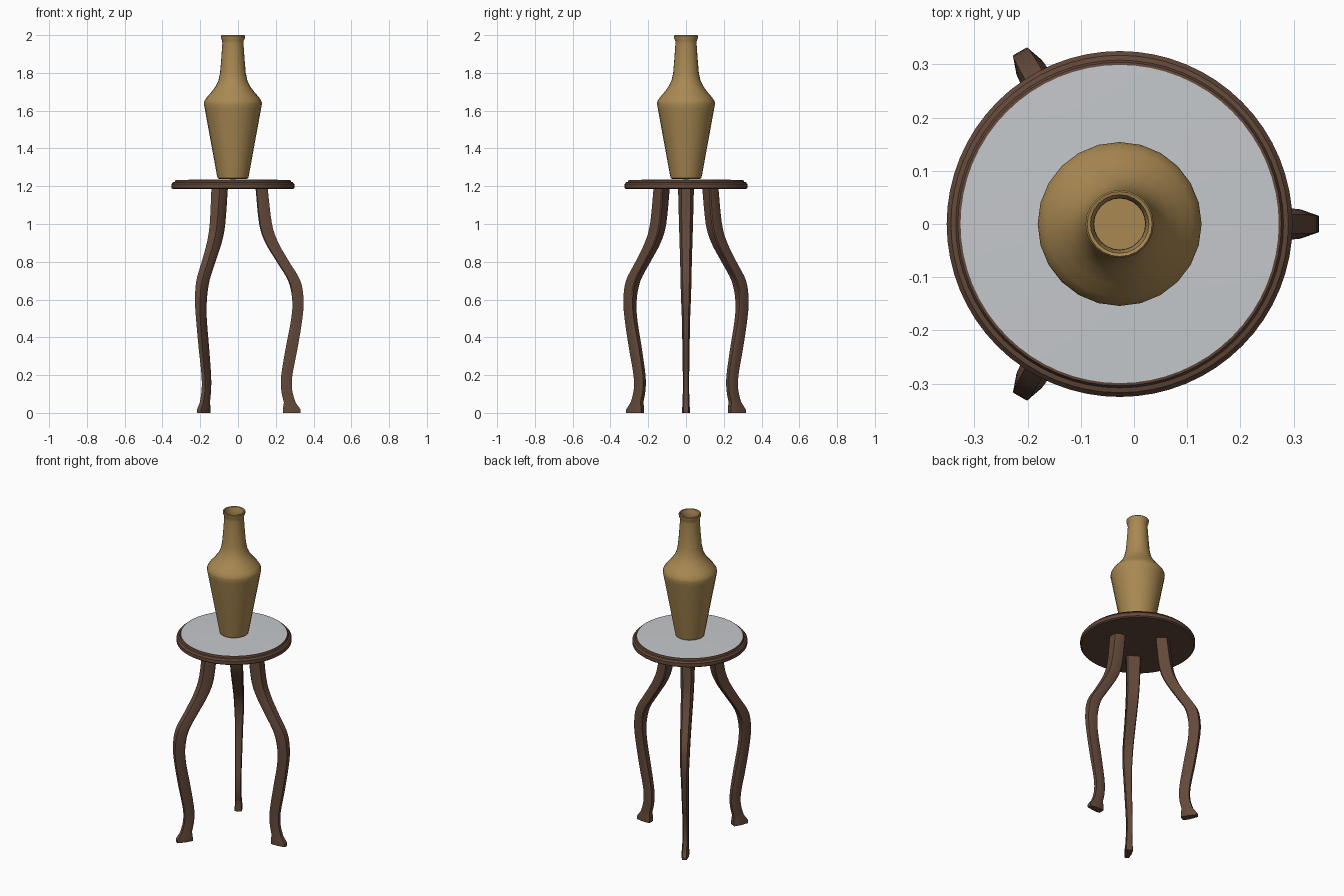
import bpy, bmesh, math
from mathutils import Matrix

cube = bpy.data.objects.get("Cube")
if cube:
    bpy.data.objects.remove(cube)

AXIS_X = -0.027  # shared axis of table and bottle


def material(name, color):
    m = bpy.data.materials.new(name)
    m.use_nodes = True
    m.diffuse_color = (*color, 1)
    m.node_tree.nodes["Principled BSDF"].inputs["Base Color"].default_value = (*color, 1)
    return m


wood = material("dark brown wood", (0.125, 0.066, 0.042))
glass = material("pale grey glass", (0.56, 0.58, 0.60))
clay = material("ochre glaze", (0.40, 0.25, 0.085))


def finish(name, bm, mat, angle):
    bmesh.ops.recalc_face_normals(bm, faces=bm.faces)
    mesh = bpy.data.meshes.new(name)
    bm.to_mesh(mesh)
    bm.free()
    mesh.materials.append(mat)
    obj = bpy.data.objects.new(name, mesh)
    bpy.context.collection.objects.link(obj)
    obj.location.x = AXIS_X
    bpy.ops.object.select_all(action="DESELECT")
    obj.select_set(True)
    bpy.context.view_layer.objects.active = obj
    bpy.ops.object.shade_smooth_by_angle(angle=math.radians(angle))
    return obj


def lathe(name, profile, sides, mat, angle=35):
    """Spin a closed (radius, height) profile that starts and ends on the axis."""
    bm = bmesh.new()
    verts = [bm.verts.new((r, 0, z)) for r, z in profile]
    edges = [bm.edges.new(pair) for pair in zip(verts, verts[1:])]
    bmesh.ops.spin(bm, geom=verts + edges, cent=(0, 0, 0), axis=(0, 0, 1),
                   angle=math.tau, steps=sides)
    bmesh.ops.remove_doubles(bm, verts=bm.verts, dist=0.0005)
    return finish(name, bm, mat, angle)


def smooth_rows(rows, steps):
    """Catmull-Rom interpolation through rows of numbers."""
    out = []
    for i in range(len(rows) - 1):
        a, b = rows[max(i - 1, 0)], rows[i]
        c, d = rows[i + 1], rows[min(i + 2, len(rows) - 1)]
        for s in range(steps):
            t = s / steps
            out.append([0.5 * (2*q + (r - p)*t + (2*p - 5*q + 4*r - s2)*t*t
                               + (3*q - p - 3*r + s2)*t**3)
                        for p, q, r, s2 in zip(a, b, c, d)])
    return out + [rows[-1]]


# Table top: stepped rim, with the glass disc set in it
lathe("table_top", [(0, 1.184), (0.317, 1.184), (0.325, 1.19), (0.325, 1.211),
                    (0.317, 1.221), (0.308, 1.223), (0.304, 1.232), (0.299, 1.233),
                    (0.299, 1.228), (0, 1.228)], 64, wood)
lathe("glass_inset", [(0, 1.228), (0.299, 1.228), (0.299, 1.233), (0.15, 1.236),
                      (0, 1.237)], 64, glass)

# Bottle: hollow, with a flared lip
outer = [(0.072, 1.238), (0.081, 1.243), (0.085, 1.26), (0.149, 1.61), (0.154, 1.636),
         (0.151, 1.651), (0.138, 1.671), (0.115, 1.697), (0.092, 1.728), (0.077, 1.758),
         (0.068, 1.80), (0.062, 1.87), (0.056, 1.955), (0.057, 1.97), (0.063, 1.984),
         (0.064, 1.996), (0.061, 2.0)]
inner = [(max(r - 0.008, 0.04), z + 0.004) for r, z in reversed(outer[1:-3])]
lathe("bottle", [(0, 1.238)] + outer + [(0.055, 1.998)] + inner + [(0, 1.247)], 24, clay, 40)

# Legs: height, inner radius, outer radius, half width
leg_rows = smooth_rows([
    (1.19, 0.12, 0.184, 0.042), (1.0, 0.139, 0.207, 0.037), (0.9, 0.172, 0.241, 0.034),
    (0.8, 0.232, 0.298, 0.031), (0.7, 0.292, 0.357, 0.029), (0.6, 0.314, 0.374, 0.026),
    (0.5, 0.309, 0.368, 0.022), (0.34, 0.279, 0.342, 0.019), (0.2, 0.256, 0.315, 0.017),
    (0.12, 0.256, 0.314, 0.017), (0.055, 0.27, 0.332, 0.018)], 4)
leg_rows += [(0.03, 0.266, 0.35, 0.02), (0.018, 0.266, 0.358, 0.021), (0, 0.266, 0.358, 0.021)]


def leg(name, turn):
    bm = bmesh.new()
    rings = []
    for z, ri, ro, w in leg_rows:
        mid = ri + 0.5 * (ro - ri)
        section = [(ri, -w * 0.85), (ri + 0.006, -w), (mid, -w), (ro, -w * 0.6),
                   (ro, w * 0.6), (mid, w), (ri + 0.006, w), (ri, w * 0.85)]
        rings.append([bm.verts.new((x, y, z)) for x, y in section])
    for a, b in zip(rings, rings[1:]):
        for i in range(len(a)):
            j = (i + 1) % len(a)
            bm.faces.new((a[i], a[j], b[j], b[i]))
    bm.faces.new(rings[0])
    bm.faces.new(rings[-1])
    bm.transform(Matrix.Rotation(math.radians(turn), 4, "Z"))
    finish(name, bm, wood, 28)


for name, turn in (("left_leg", 0), ("back_right_leg", 120), ("front_right_leg", 240)):
    leg(name, turn)
